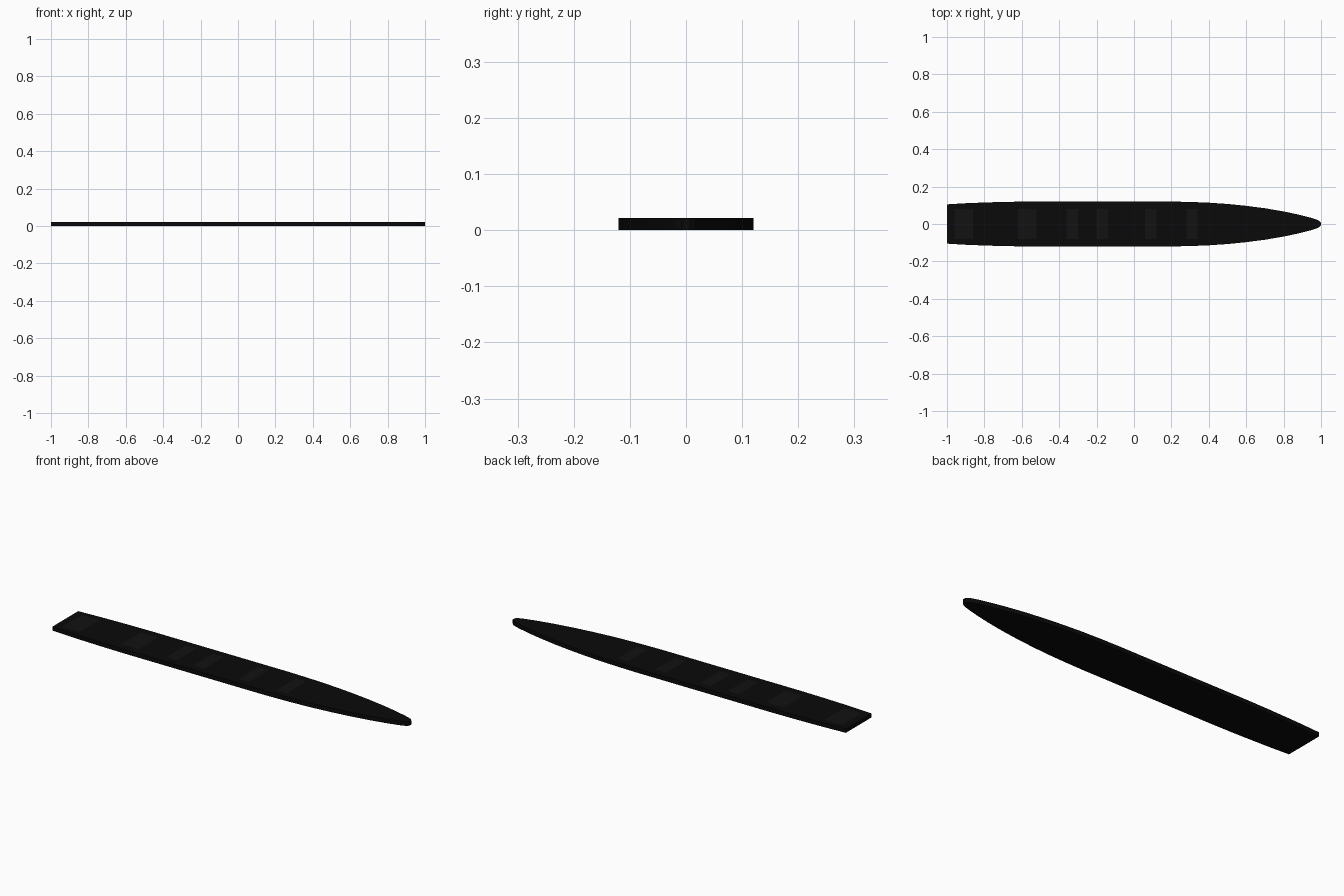
import bpy, bmesh
from mathutils import Vector

if "Cube" in bpy.data.objects:
    bpy.data.objects.remove(bpy.data.objects["Cube"])

T = 0.022  # slab thickness


def material(name, value):
    m = bpy.data.materials.new(name)
    m.diffuse_color = (value, value, value, 1)
    m.use_nodes = True
    m.node_tree.nodes["Principled BSDF"].inputs["Base Color"].default_value = m.diffuse_color
    return m


# half outline of the deck: x along the length, y half width
half = [(-1, 0.105), (-0.9, 0.111), (-0.8, 0.115), (-0.7, 0.118), (-0.58, 0.12),
        (0.2, 0.12), (0.3, 0.118), (0.4, 0.114), (0.5, 0.107), (0.6, 0.097),
        (0.7, 0.084), (0.8, 0.067), (0.88, 0.05), (0.94, 0.035), (0.975, 0.024),
        (0.99, 0.016), (0.998, 0.007)]
outline = half + [(x, -y) for x, y in reversed(half)]
scale = 1.999 / 1.998
outline = [((x + 1) * scale - 1, y) for x, y in outline]

# flat deck slab with a square stern and a rounded bow
bm = bmesh.new()
base = bm.faces.new([bm.verts.new((x, y, 0)) for x, y in outline])
ext = bmesh.ops.extrude_face_region(bm, geom=[base])
bmesh.ops.translate(bm, verts=[v for v in ext["geom"] if isinstance(v, bmesh.types.BMVert)],
                    vec=(0, 0, T))
bmesh.ops.recalc_face_normals(bm, faces=bm.faces)


# split only the top face into planks and panels
def split_top(co, no):
    top = [f for f in bm.faces if f.normal.z > 0.9]
    geom = top + list({e for f in top for e in f.edges}) + list({v for f in top for v in f.verts})
    bmesh.ops.bisect_plane(bm, geom=geom, plane_co=co, plane_no=no)


panels = [(-0.96, -0.86), (-0.62, -0.52), (-0.36, -0.3), (-0.2, -0.14),
          (0.06, 0.12), (0.28, 0.34)]
for i in range(-2, 3):
    split_top(Vector((0, i * 0.04, T)), Vector((0, 1, 0)))
for pair in panels:
    for x in pair:
        split_top(Vector((x, 0, T)), Vector((1, 0, 0)))

# slightly lighter panels along the middle of the deck
for f in bm.faces:
    c = f.calc_center_median()
    if f.normal.z > 0.9 and abs(c.y) < 0.06 and any(a < c.x < b for a, b in panels):
        f.material_index = 1

mesh = bpy.data.meshes.new("flat_deck")
bm.to_mesh(mesh)
bm.free()
deck = bpy.data.objects.new("flat_deck", mesh)
bpy.context.collection.objects.link(deck)
mesh.materials.append(material("deck_black", 0.003))
mesh.materials.append(material("panel_black", 0.006))
